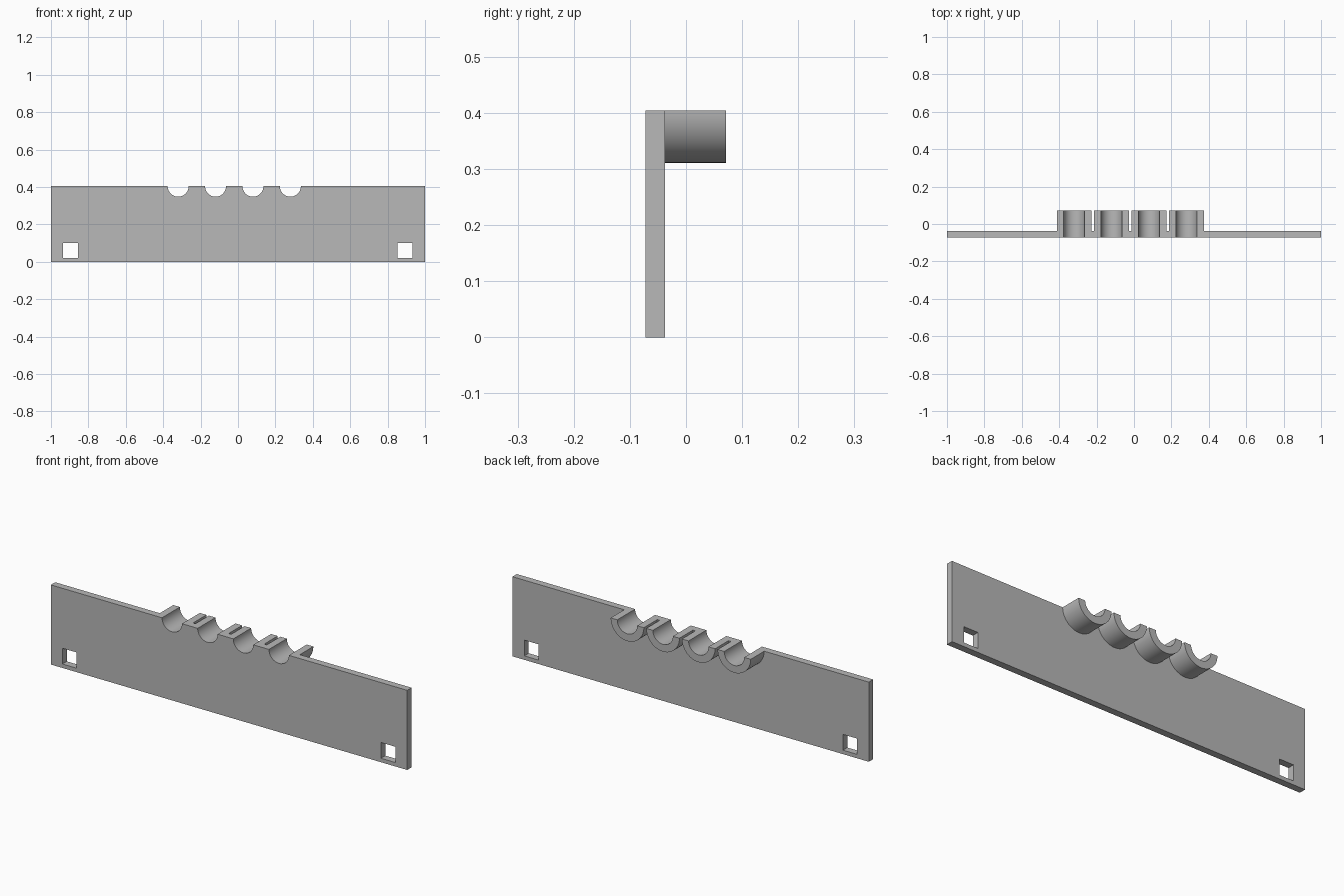
import bpy, bmesh, math

if "Cube" in bpy.data.objects:
    bpy.data.objects.remove(bpy.data.objects["Cube"])

TOP = 0.404                             # height of the plate
Y_FRONT, Y_PLATE, Y_BACK = -0.072, -0.037, 0.071
R_IN, R_OUT = 0.056, 0.093              # groove and saddle radii
CENTRES = [-0.32, -0.12, 0.08, 0.28]    # groove positions along x
SEG = 32

grey = bpy.data.materials.new("grey")
grey.diffuse_color = (0.48, 0.48, 0.48, 1)
grey.use_nodes = True
grey.node_tree.nodes["Principled BSDF"].inputs["Base Color"].default_value = grey.diffuse_color


def arc(cx, r):
    """Lower half circle hanging from the top edge, left to right."""
    return [(cx - r * math.cos(math.pi * i / SEG), TOP - r * math.sin(math.pi * i / SEG))
            for i in range(SEG + 1)]


def rect(x0, x1, z0, z1):
    return [(x0, z0), (x1, z0), (x1, z1), (x0, z1)]


def prism(name, loops, y0, y1):
    """Fill x-z outlines (the first is the outside, others are holes), extrude along y."""
    bm = bmesh.new()
    for loop in loops:
        vs = [bm.verts.new((x, y0, z)) for x, z in loop]
        for a, b in zip(vs, vs[1:] + vs[:1]):
            bm.edges.new((a, b))
    bmesh.ops.triangle_fill(bm, use_beauty=True, edges=bm.edges[:])
    ext = bmesh.ops.extrude_face_region(bm, geom=bm.faces[:], use_keep_orig=True)
    bmesh.ops.translate(bm, vec=(0, y1 - y0, 0),
                        verts=[g for g in ext["geom"] if isinstance(g, bmesh.types.BMVert)])
    bmesh.ops.recalc_face_normals(bm, faces=bm.faces[:])
    me = bpy.data.meshes.new(name)
    bm.to_mesh(me)
    bm.free()
    me.materials.append(grey)
    ob = bpy.data.objects.new(name, me)
    bpy.context.collection.objects.link(ob)
    bpy.ops.object.select_all(action='DESELECT')
    ob.select_set(True)
    bpy.context.view_layer.objects.active = ob
    bpy.ops.object.shade_smooth_by_angle(angle=math.radians(30))
    return ob


# Back plate: notched top edge and two square mounting holes
outline = [(1, TOP), (1, 0), (-1, 0), (-1, TOP)]
for c in CENTRES:
    outline += arc(c, R_IN)
holes = [rect(x, x + 0.08, 0.02, 0.10) for x in (-0.935, 0.853)]
prism("back_plate", [outline] + holes, Y_FRONT, Y_PLATE)

# Half-ring saddles behind the notches
for i, c in enumerate(CENTRES):
    prism(f"saddle_{i + 1}", [arc(c, R_OUT) + arc(c, R_IN)[::-1]], Y_PLATE, Y_BACK)
